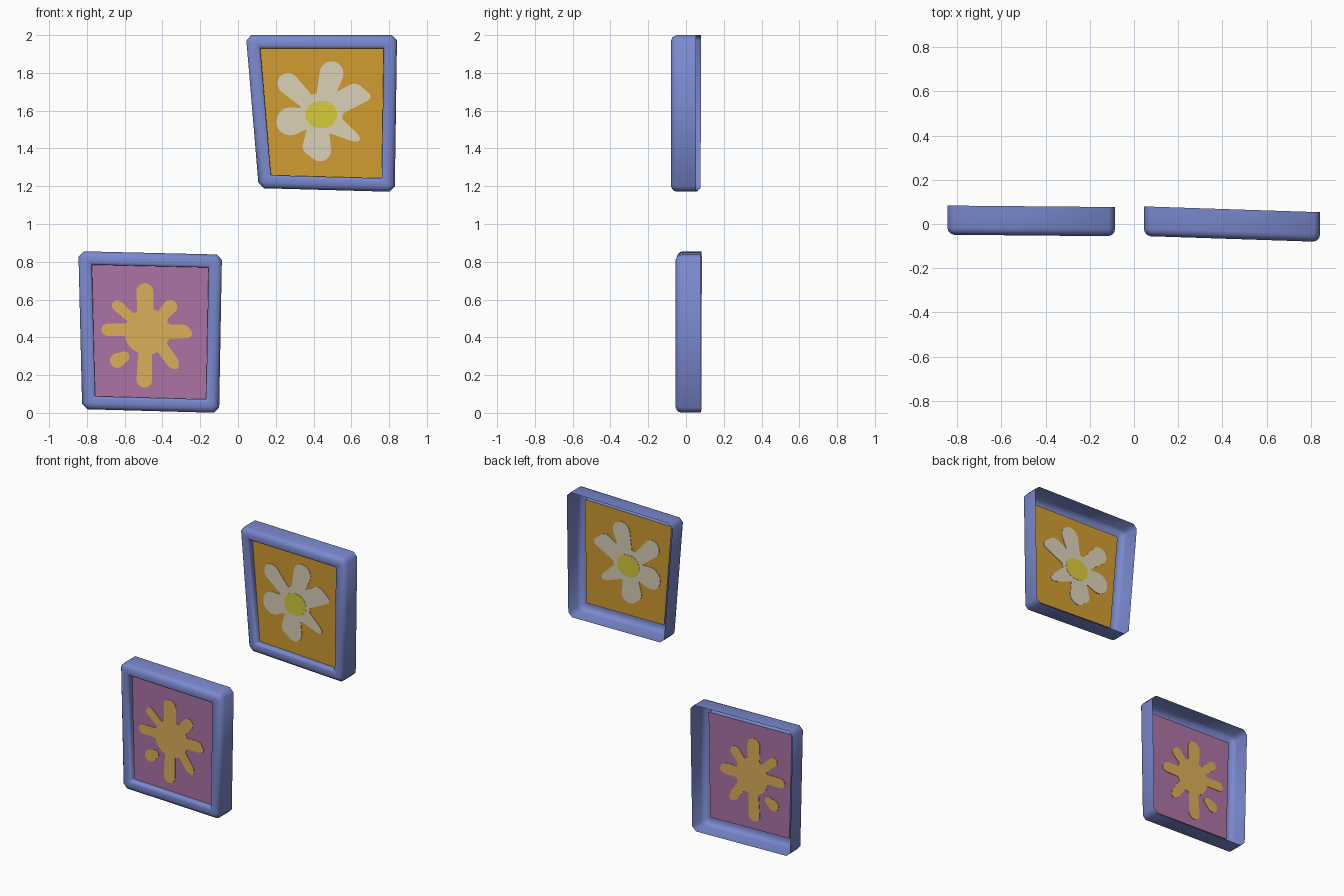
import bpy, bmesh, math
from mathutils import Vector, geometry

if "Cube" in bpy.data.objects:
    bpy.data.objects.remove(bpy.data.objects["Cube"])


def mat(name, r, g, b):
    lin = [(c / 255 / 12.92) if c < 10 else ((c / 255 + 0.055) / 1.055) ** 2.4 for c in (r, g, b)]
    m = bpy.data.materials.new(name)
    m.diffuse_color = (*lin, 1)
    m.use_nodes = True
    m.node_tree.nodes["Principled BSDF"].inputs["Base Color"].default_value = m.diffuse_color
    return m


BLUE = mat("frame blue", 122, 137, 206)
ORANGE = mat("panel orange", 207, 155, 48)
CREAM = mat("petal cream", 218, 208, 182)
YELLOW = mat("flower yellow", 215, 202, 60)
PURPLE = mat("panel purple", 172, 115, 165)
GOLD = mat("sun gold", 220, 174, 88)


def add(name, bm, material, smooth=False):
    me = bpy.data.meshes.new(name)
    bm.to_mesh(me)
    bm.free()
    ob = bpy.data.objects.new(name, me)
    bpy.context.collection.objects.link(ob)
    me.materials.append(material)
    if smooth:
        bpy.ops.object.select_all(action='DESELECT')
        ob.select_set(True)
        bpy.context.view_layer.objects.active = ob
        bpy.ops.object.shade_smooth_by_angle(angle=math.radians(50))
    return ob


def inset(quad, d):
    """Move every side of a counter-clockwise quad inward by d."""
    lines = []
    for i in range(4):
        a, b = Vector(quad[i]), Vector(quad[(i + 1) % 4])
        t = (b - a).normalized()
        n = Vector((-t.y, t.x)) * d
        lines.append((a + n, t))
    out = []
    for i in range(4):
        p, t = lines[i - 1]
        q, u = lines[i]
        k = (q - p).cross(u) / t.cross(u)
        out.append(p + t * k)
    return out


def cut_corners(quad, c):
    pts = []
    for i in range(4):
        p = quad[i]
        for q in (quad[i - 1], quad[(i + 1) % 4]):
            pts.append(p + (q - p).normalized() * c)
    return pts


def picture(prefix, quad, front, depth, slope, panel_mat, plates):
    cx = sum(p[0] for p in quad) / 4

    def pos(p, y):
        return (p[0], front + y + slope * (p[0] - cx), p[1])

    # open-backed shell frame: swept section of (inset, depth behind front)
    recess = 0.04
    section = [(0, depth), (0, 0.034), (0.004, 0.018), (0.014, 0.006), (0.03, 0),
               (0.055, 0), (0.066, 0.004), (0.07, 0.012), (0.07, recess)]
    bm = bmesh.new()
    loops = []
    for d, y in section:
        c = max(0.004, 0.028 * (1 - d / 0.06))
        loops.append([bm.verts.new(pos(p, y)) for p in cut_corners(inset(quad, d), c)])
    for a, b in zip(loops, loops[1:]):
        for i in range(8):
            j = (i + 1) % 8
            bm.faces.new((a[i], a[j], b[j], b[i]))
    add(prefix + "_frame", bm, BLUE, True)

    # picture panel
    bm = bmesh.new()
    bm.faces.new([bm.verts.new(pos(p, recess)) for p in inset(quad, 0.07)])
    add(prefix + "_panel", bm, panel_mat)

    # painted shapes: thin plates showing on both sides of the panel
    for name, material, half, blobs in plates:
        bm = bmesh.new()
        for circles in blobs:
            pts = []
            for x, z, r in circles:
                for k in range(20):
                    a = math.tau * k / 20
                    pts.append(Vector((x + r * math.cos(a), z + r * math.sin(a))))
            hull = [pts[i] for i in geometry.convex_hull_2d(pts)]
            f = [bm.verts.new(pos(p, recess - half)) for p in hull]
            b = [bm.verts.new(pos(p, recess + half)) for p in hull]
            bm.faces.new(f)
            bm.faces.new(b[::-1])
            for i in range(len(hull)):
                j = (i + 1) % len(hull)
                bm.faces.new((f[i], b[i], b[j], f[j]))
        bmesh.ops.recalc_face_normals(bm, faces=bm.faces)
        add(prefix + "_" + name, bm, material)


def blob(cx, cz, *circles):
    """Circles given in hundredths of a unit relative to a centre."""
    return [(cx + x / 100, cz + z / 100, r / 100) for x, z, r in circles]


# upper picture: six-petalled flower
fx, fz = 0.44, 1.58
petals = [blob(fx, fz, *c) for c in (
    [(0, 0, 11.5)],
    [(1, 5, 4.2), (5.5, 21.7, 6.4)],
    [(7.4, 4.8, 5.8), (17.5, 11, 5.3), (23.8, 9.5, 2.4)],
    [(4.2, -3.7, 5.8), (17, -11.6, 2.6), (19, -12.7, 1.6)],
    [(-1.6, -8, 5.8), (-5.3, -17, 4.5), (-0.5, -19, 5.8)],
    [(-5.3, -1.6, 4.8), (-16.4, -3.7, 7.4)],
    [(-4.2, 3.7, 3.7), (-17.5, 16.4, 5.6)])]
centre = [blob(fx, fz, (-1, 0, 7.2), (1.4, 0, 7.2))]
picture("upper", [(0.11, 1.19), (0.83, 1.17), (0.842, 2.0), (0.042, 2.0)], -0.068, 0.134, -0.033, ORANGE,
        [("flower_petals", CREAM, 0.003, petals), ("flower_centre", YELLOW, 0.0045, centre)])

# lower picture: sun with eight rays
sx, sz = -0.48, 0.43
rays = [blob(sx, sz, *c) for c in (
    [(0, 0, 12.2)],
    [(-1, 6.3, 4.2), (-1.3, 21.2, 4.5)],
    [(5.3, 5.3, 3), (12.2, 13.2, 3.7)],
    [(9, 0, 3.7), (19, 0, 3.7), (21.7, -1, 2.1)],
    [(6.3, -6.3, 3.2), (13.2, -15.9, 3.2), (14.8, -18, 1.9)],
    [(-1, -9.5, 3.6), (-1.6, -25.4, 4.2)],
    [(-15.9, -15.3, 3.9), (-12.2, -13.2, 2.7)],
    [(-9.5, 1, 3.2), (-21.2, 1, 3.2)],
    [(-7.4, 6.3, 2.6), (-15.9, 13.8, 2.9)])]
picture("lower", [(-0.825, 0.02), (-0.1, 0.0), (-0.085, 0.838), (-0.845, 0.856)], -0.052, 0.132, -0.009, PURPLE,
        [("sun", GOLD, 0.003, rays)])
